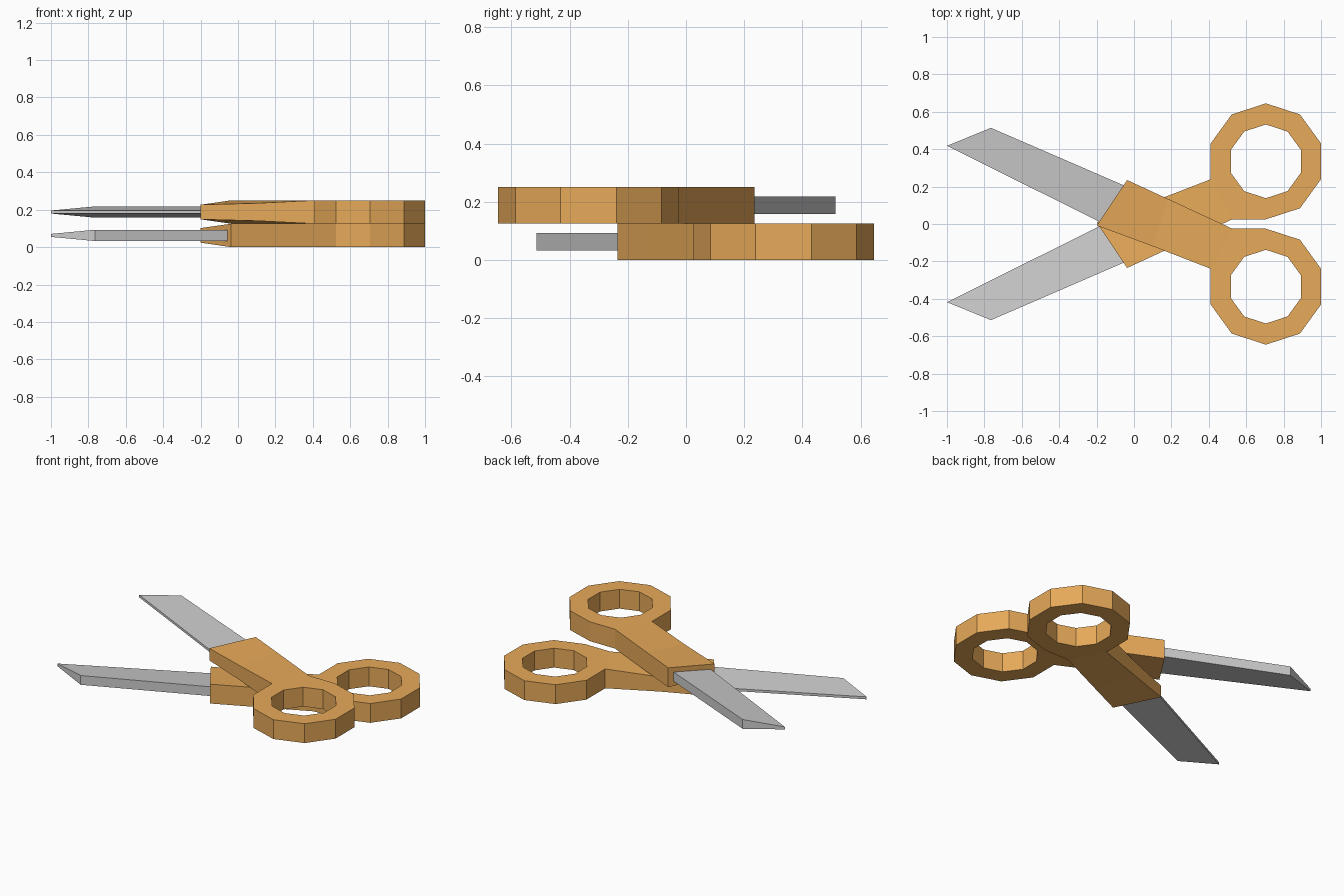
import bpy, bmesh
from math import sin, cos, pi

if "Cube" in bpy.data.objects:
    bpy.data.objects.remove(bpy.data.objects["Cube"])


def material(name, color):
    m = bpy.data.materials.new(name)
    m.diffuse_color = color
    m.use_nodes = True
    m.node_tree.nodes["Principled BSDF"].inputs["Base Color"].default_value = m.diffuse_color
    return m


def solid(name, points, faces, side, z, mat):
    """Flat sheet of (x, y, half thickness) points turned into a closed solid."""
    bm = bmesh.new()
    top = [bm.verts.new((x, y * side, h)) for x, y, h in points]
    low = [bm.verts.new((x, y * side, -h)) for x, y, h in points]
    edges = [(f[i], f[(i + 1) % len(f)]) for f in faces for i in range(len(f))]
    for f in faces:
        bm.faces.new([top[i] for i in f])
        bm.faces.new([low[i] for i in reversed(f)])
    for a, b in edges:
        if (b, a) not in edges:  # boundary edges get a side wall
            bm.faces.new([top[b], top[a], low[a], low[b]])
    bmesh.ops.recalc_face_normals(bm, faces=bm.faces)
    mesh = bpy.data.meshes.new(name)
    bm.to_mesh(mesh)
    bm.free()
    mesh.materials.append(mat)
    ob = bpy.data.objects.new(name, mesh)
    ob.location.z = z
    bpy.context.collection.objects.link(ob)


N, H = 10, 0.0625
CX, CY = 0.705, -0.335


def decagon(r):
    return [(CX + r * cos(pi / 2 + 2 * pi * k / N),
             CY + r * sin(pi / 2 + 2 * pi * k / N), H) for k in range(N)]


# Finger ring, with one corner pulled out to meet the arm
outer = decagon(0.31)
outer[1] = (0.525, -0.025, H)
handle = outer + decagon(0.197)
handle_faces = [(k, (k + 1) % N, N + (k + 1) % N, N + k) for k in range(N)]

# Arm: thick outer edge, thinner inner edge towards the pivot
handle += [(0.18, 0.135, H), (0.10, -0.119, 0.047),
           (-0.037, 0.235, H), (-0.2, -0.008, 0.039)]
handle_faces += [(2, 1, 20, 21), (21, 20, 22, 23)]

# Blade: thick spine, thin cutting edge
blade = [(-1.0, 0.418, 0.008), (-0.13, -0.015, 0.008),
         (0.0, 0.183, 0.03), (-0.765, 0.514, 0.03)]

orange = material("orange_plastic", (0.8, 0.4, 0.1, 1))
steel = material("steel", (0.66, 0.66, 0.66, 1))

# The two halves are mirrored and stacked
for label, side, z in (("upper", 1, 3 * H), ("lower", -1, H)):
    solid(label + "_handle", handle, handle_faces, side, z, orange)
    solid(label + "_blade", blade, [(0, 1, 2, 3)], side, z, steel)
